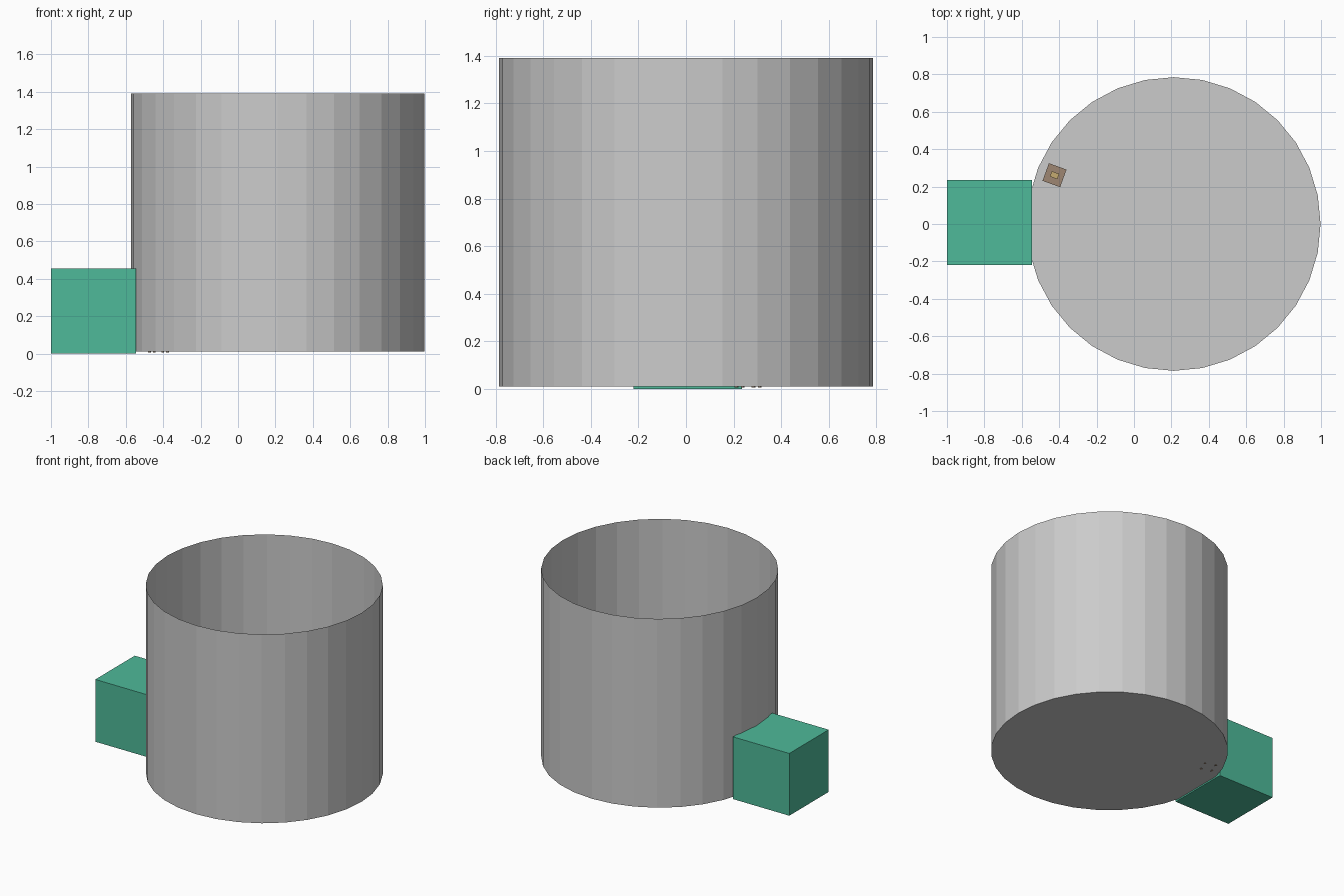
import bpy, bmesh, math
from mathutils import Matrix, Vector

if "Cube" in bpy.data.objects:
    bpy.data.objects.remove(bpy.data.objects["Cube"])


def material(name, rgb):
    mat = bpy.data.materials.new(name)
    mat.diffuse_color = (*rgb, 1)
    mat.use_nodes = True
    mat.node_tree.nodes["Principled BSDF"].inputs["Base Color"].default_value = mat.diffuse_color
    return mat


def new_object(name, bm, mat=None):
    mesh = bpy.data.meshes.new(name)
    bm.to_mesh(mesh)
    bm.free()
    obj = bpy.data.objects.new(name, mesh)
    bpy.context.collection.objects.link(obj)
    if mat:
        mesh.materials.append(mat)
    return obj


def box(name, center, size, mat, frame=Matrix()):
    bm = bmesh.new()
    bmesh.ops.create_cube(bm, size=1)
    bm.transform(frame @ Matrix.Translation(center) @ Matrix.Diagonal((*size, 1)))
    return new_object(name, bm, mat)


green = material("green", (0.077, 0.487, 0.32))
brown = material("dark_brown", (0.34, 0.24, 0.17))
gold = material("gold", (0.55, 0.40, 0.16))

# Open-topped drum: thin wall with a floor
bm = bmesh.new()
bmesh.ops.create_cone(bm, cap_ends=True, segments=32, radius1=0.785,
                      radius2=0.785, depth=1.38,
                      matrix=Matrix.Translation((0.2125, 0, 0.70)))
lid = [f for f in bm.faces if f.normal.z > 0.9]
bmesh.ops.delete(bm, geom=lid, context='FACES_ONLY')
new_object("drum", bm)

# Green block against the drum
box("block", (-0.7725, 0.008, 0.2275), (0.455, 0.455, 0.455), green)

# Tiny turned table inside the drum, feet just through its floor
frame = Matrix.Translation((-0.425, 0.261, 0)) @ Matrix.Rotation(math.radians(-20), 4, 'Z')
box("table_top", (0, 0, 0.081), (0.10, 0.10, 0.012), brown, frame)
for i, (sx, sy) in enumerate(((-1, -1), (1, -1), (1, 1), (-1, 1))):
    box(f"table_leg_{i + 1}", (sx * 0.038, sy * 0.038, 0.041),
        (0.012, 0.012, 0.07), brown, frame)
box("table_box", (0, 0, 0.097), (0.042, 0.03, 0.02), gold, frame)
